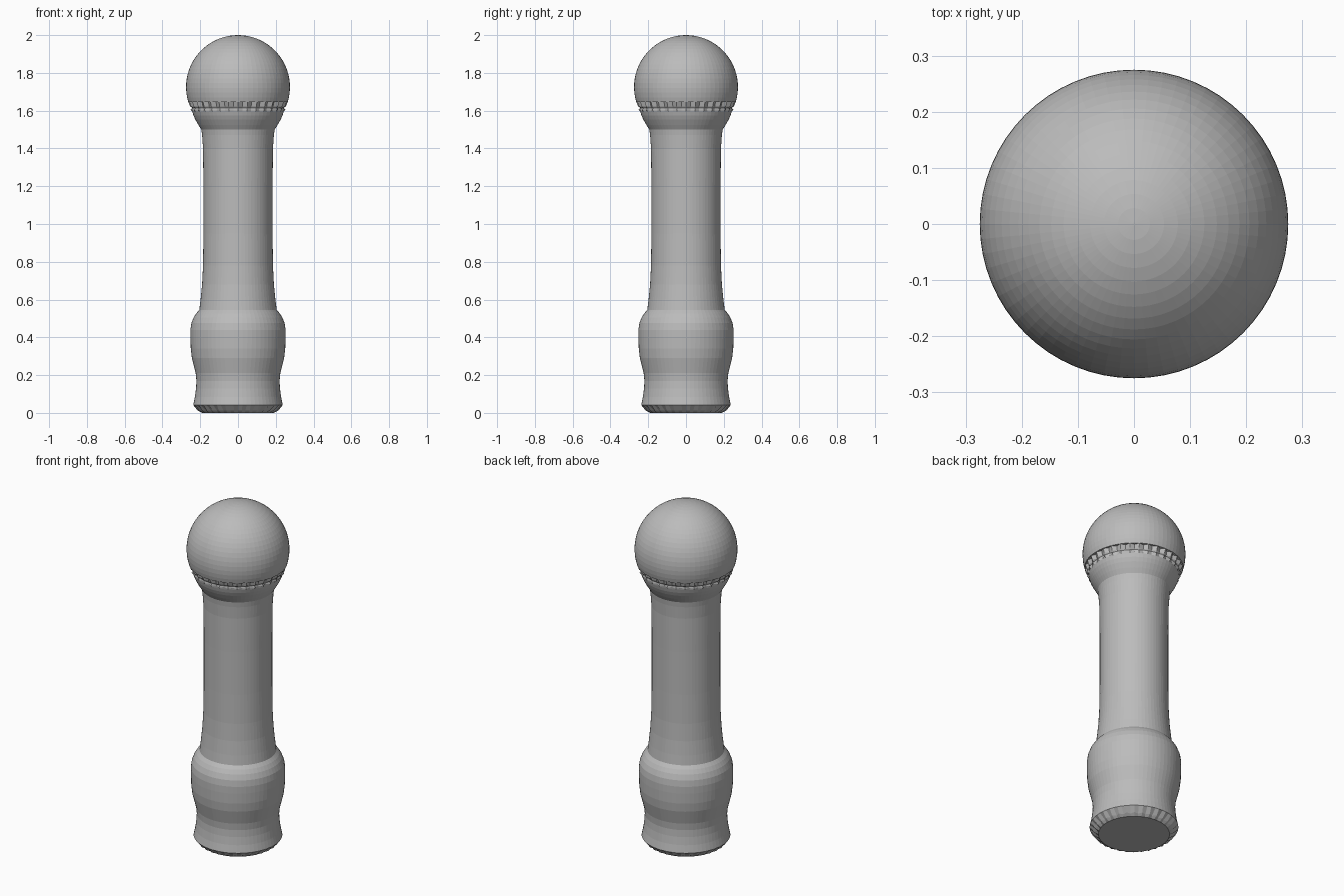
import bpy, bmesh, math

cube = bpy.data.objects.get("Cube")
if cube:
    bpy.data.objects.remove(cube, do_unlink=True)

SIDES = 64

grey = bpy.data.materials.new("plain grey")
grey.use_nodes = True
colour = (0.5, 0.5, 0.5, 1)
grey.diffuse_color = colour
grey.node_tree.nodes["Principled BSDF"].inputs["Base Color"].default_value = colour


def lathe(name, profile, cap_bottom=False, cap_top=False):
    """Spin (radius, z) points; a third value is the radius of every other column."""
    bm = bmesh.new()
    rings = []
    for point in profile:
        r, z = point[:2]
        other = point[2] if len(point) == 3 else r
        ring = []
        for i in range(SIDES):
            a = math.tau * i / SIDES
            rad = other if i % 2 else r
            ring.append(bm.verts.new((rad * math.cos(a), rad * math.sin(a), z)))
        rings.append(ring)
    for low, high in zip(rings, rings[1:]):
        for i in range(SIDES):
            j = (i + 1) % SIDES
            bm.faces.new((low[i], low[j], high[j], high[i]))
    if cap_bottom:
        bm.faces.new(rings[0][::-1])
    if cap_top:
        bm.faces.new(rings[-1])
    mesh = bpy.data.meshes.new(name)
    bm.to_mesh(mesh)
    bm.free()
    mesh.materials.append(grey)
    obj = bpy.data.objects.new(name, mesh)
    bpy.context.collection.objects.link(obj)
    return obj


# Fluted underside edge
lathe("foot_rim", [(0.19, 0.0), (0.2, 0.012, 0.215), (0.237, 0.042)],
      cap_bottom=True)

# Flared foot and rounded bulge
lathe("base", [(0.237, 0.042), (0.228, 0.085), (0.222, 0.13), (0.220, 0.17),
               (0.224, 0.21), (0.234, 0.25), (0.244, 0.29), (0.250, 0.34),
               (0.252, 0.4), (0.252, 0.44), (0.247, 0.475), (0.235, 0.505),
               (0.221, 0.527), (0.205, 0.545)])

# Long waisted shaft
lathe("shaft", [(0.205, 0.545), (0.198, 0.6), (0.190, 0.68), (0.185, 0.78),
                (0.183, 0.95), (0.183, 1.2), (0.185, 1.4), (0.190, 1.47),
                (0.194, 1.5)])

# Flaring neck
lathe("neck", [(0.194, 1.5), (0.210, 1.525), (0.226, 1.553), (0.236, 1.575),
               (0.242, 1.595)])

# Two toothed rings under the head
lathe("toothed_collar", [(0.242, 1.595), (0.252, 1.605, 0.236), (0.242, 1.615),
                         (0.254, 1.622, 0.240), (0.262, 1.645, 0.246),
                         (0.262, 1.646)])

# Ball head
RADIUS, CENTRE = 0.275, 1.725
start = math.asin((1.645 - CENTRE) / RADIUS)
steps = 20
ball = []
for k in range(steps + 1):
    a = start + (math.pi / 2 - 0.01 - start) * k / steps
    ball.append((RADIUS * math.cos(a), CENTRE + RADIUS * math.sin(a)))
lathe("ball_head", ball, cap_top=True)
